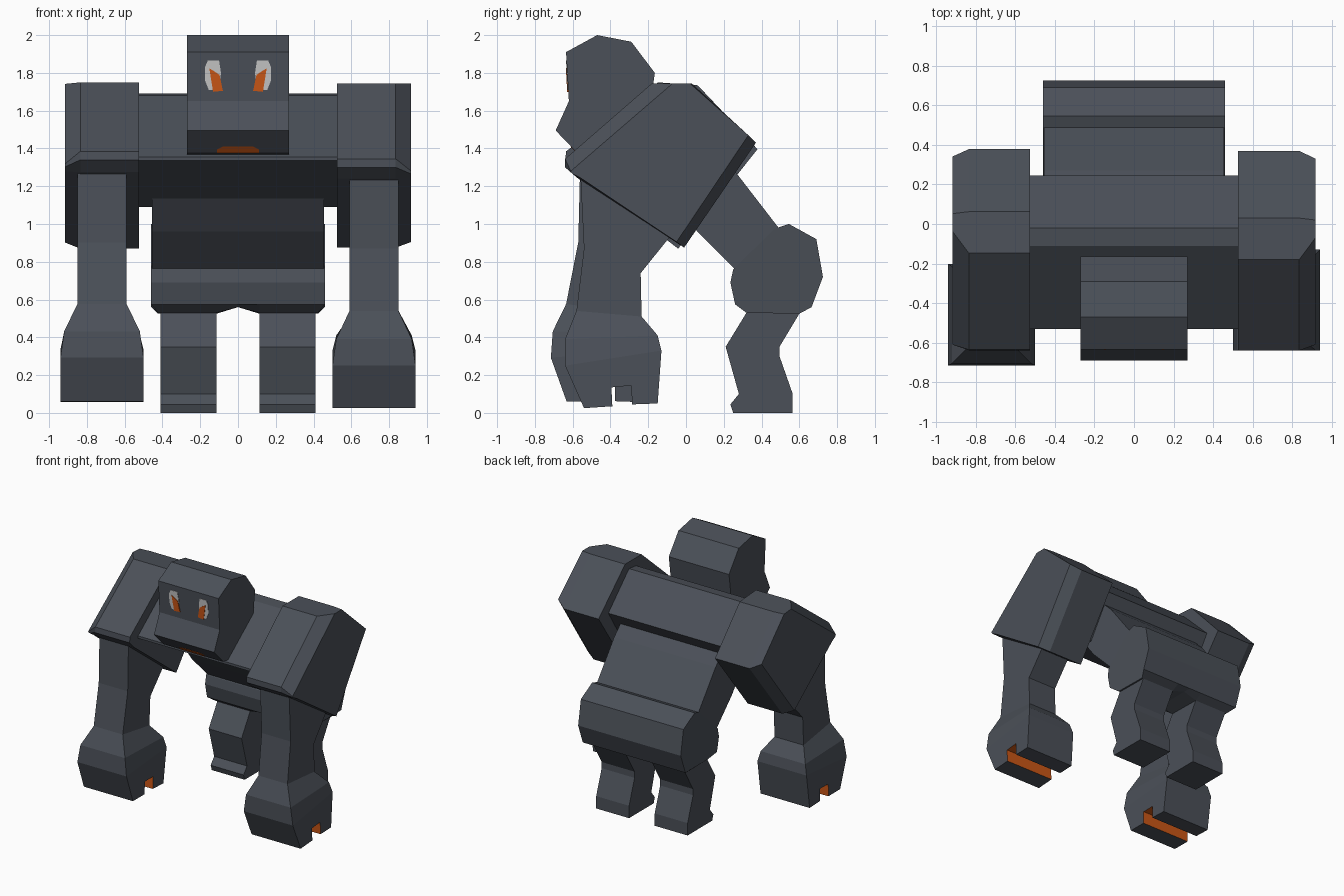
import bpy, bmesh, math
from mathutils import Matrix, Vector

if "Cube" in bpy.data.objects:
    bpy.data.objects.remove(bpy.data.objects["Cube"])


def material(name, rgb):
    m = bpy.data.materials.new(name)
    m.diffuse_color = (*rgb, 1)
    m.use_nodes = True
    m.node_tree.nodes["Principled BSDF"].inputs["Base Color"].default_value = m.diffuse_color
    return m


SLATE = material("dark slate", (0.070, 0.080, 0.098))
ORANGE = material("glowing orange", (0.60, 0.095, 0.008))
PALE = material("pale grey", (0.56, 0.56, 0.56))


def loft(name, rings, mats=(SLATE,), xform=None, rule=None):
    """Skin a list of rings (equal point counts), cap both ends."""
    bm = bmesh.new()
    vs = [[bm.verts.new(p) for p in r] for r in rings]
    n = len(rings[0])
    for a, b in zip(vs, vs[1:]):
        for i in range(n):
            j = (i + 1) % n
            bm.faces.new((a[i], a[j], b[j], b[i]))
    bm.faces.new(vs[0])
    bm.faces.new(vs[-1])
    bmesh.ops.recalc_face_normals(bm, faces=bm.faces)
    if rule:
        bm.normal_update()
        for f in bm.faces:
            f.material_index = 1 if rule(f) else 0
    if xform:
        bm.transform(xform)
    me = bpy.data.meshes.new(name)
    bm.to_mesh(me)
    bm.free()
    for m in mats:
        me.materials.append(m)
    ob = bpy.data.objects.new(name, me)
    bpy.context.collection.objects.link(ob)
    return ob


def section(x, profile):
    return [(x, y, z) for y, z in profile]


def prism(name, profile, x0, x1, **kw):
    return loft(name, [section(x0, profile), section(x1, profile)], **kw)


# Chest: wedge between the shoulders
prism("chest", [(-.11, 1.68), (-.02, 1.69), (.245, 1.43), (.03, 1.09),
                (-.53, 1.335), (-.53, 1.355)], -.53, .53)

# Waist: slanted block running back to the pelvis
waist = [(.08, 1.45), (.27, 1.265), (.49, .98), (.27, .75), (.06, .96), (-.1, 1.17)]
prism("waist", waist, -.455, .455)

# Pelvis: faceted drum with a shallow arch between the legs
pelvis = [(.25, .76), (.47, .975), (.545, 1.0), (.69, .92), (.725, .72), (.665, .56),
          (.60, .525), (.32, .53), (.26, .575), (.235, .69)]
rings = []
for x in (-.46, -.115, 0, .115, .46):
    rings.append([(x * (.92 if z < .55 and abs(x) > .4 else 1), y,
                   max(z, .56) if x == 0 else z) for y, z in pelvis])
loft("pelvis", rings)

# Hind legs
leg = [(.32, .60), (.32, .53), (.21, .35), (.28, .10), (.235, .045), (.25, .0),
       (.565, .0), (.565, .10), (.495, .30), (.495, .35), (.60, .525), (.60, .60)]
for side, label in ((1, "right"), (-1, "left")):
    prism(f"hind_leg_{label}", leg, side * .115, side * .41)

# Head
prism("head", [(-.635, 1.91), (-.47, 2.0), (-.29, 1.965), (-.165, 1.80), (-.20, 1.55),
               (-.45, 1.36), (-.575, 1.375), (-.69, 1.495), (-.62, 1.65)], -.27, .27)


# Eyes and mouth: thin plates lying on the face
def plate(name, pts, y_of_z, mat, thick):
    loft(name, [[(x, y_of_z(z) - t, z) for x, z in pts] for t in (-.003, thick)], mats=(mat,))


def face_y(z):
    return -.635 + (1.91 - z) * .0577


def chin_y(z):
    return -.575 - (z - 1.375) * .958


white = [(.16, 1.865), (.10, 1.865), (.09, 1.80), (.10, 1.71), (.155, 1.71), (.175, 1.76), (.175, 1.83)]
iris = [(.152, 1.825), (.098, 1.79), (.08, 1.705), (.132, 1.70)]
for side, label in ((1, "right"), (-1, "left")):
    plate(f"eye_white_{label}", [(side * x, z) for x, z in white], face_y, PALE, .003)
    plate(f"iris_{label}", [(side * x, z) for x, z in iris], face_y, ORANGE, .006)
plate("mouth", [(-.11, 1.376), (.11, 1.376), (.11, 1.395), (.08, 1.41), (-.08, 1.41), (-.11, 1.395)],
      chin_y, ORANGE, .004)

# Arms: shoulder block, forearm and grooved fist; the left arm swings forward a little
shoulder_in = [(-.18, 1.745), (.03, 1.745), (.37, 1.43), (-.01, .875),
               (-.57, 1.24), (-.64, 1.30), (-.64, 1.345)]
shoulder_out = [(-.07, 1.745), (.02, 1.745), (.33, 1.47), (-.05, .905),
                (-.56, 1.245), (-.60, 1.265), (-.61, 1.28)]
# front (y, z), back (y, z), inner x, outer x
arm = [((-.56, 1.28), (.05, 1.10), .59, .85),
       ((-.54, .87), (-.24, .74), .59, .85),
       ((-.58, .54), (-.235, .51), .59, .85),
       ((-.64, .39), (-.15, .41), .52, .92),
       ((-.64, .25), (-.13, .33), .50, .94)]
fist = [(-.64, .25), (-.54, .025), (-.39, .035), (-.395, .135), (-.29, .145),
        (-.285, .045), (-.15, .05), (-.13, .33)]


def in_groove(f):
    c = f.calc_center_median()
    return abs(f.normal.x) < .5 and -.40 < c.y < -.28 and c.z < .16


pivot = Vector((0, -.1, 1.3))
swing = Matrix.Translation(pivot) @ Matrix.Rotation(math.radians(-4.2), 4, 'X') @ Matrix.Translation(-pivot)
for s, label, xf in ((1, "right", None), (-1, "left", swing)):
    loft(f"shoulder_{label}", [section(s * .525, shoulder_in), section(s * .835, shoulder_in),
                               section(s * .917, shoulder_out)], xform=xf)
    loft(f"forearm_{label}", [[(s * a, *f), (s * b, *f), (s * b, *k), (s * a, *k)]
                              for f, k, a, b in arm], xform=xf)
    prism(f"fist_{label}", fist, s * .50, s * .94, mats=(SLATE, ORANGE), xform=xf, rule=in_groove)
